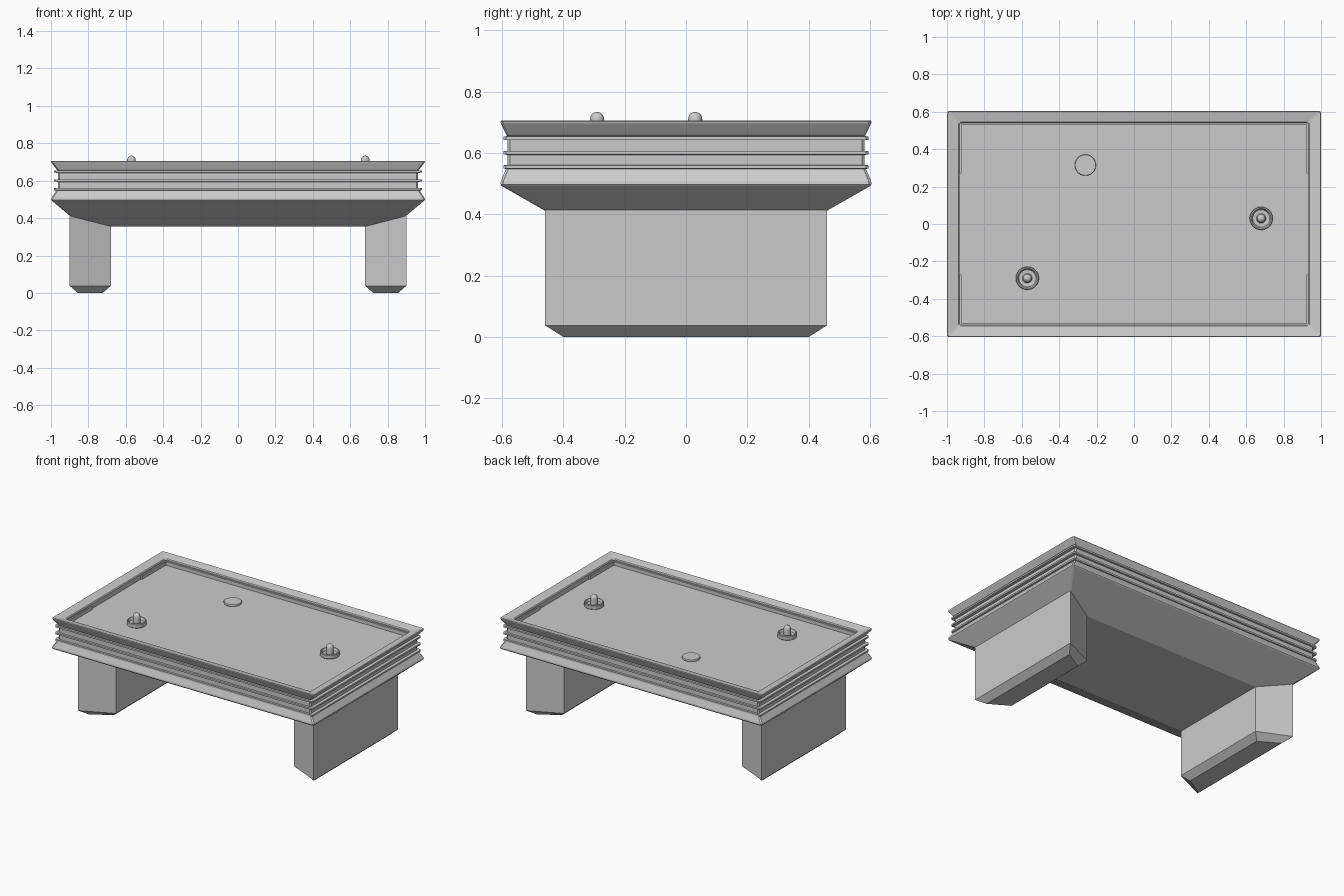
import bpy, math

if "Cube" in bpy.data.objects:
    bpy.data.objects.remove(bpy.data.objects["Cube"])

def make(name, verts, faces, smooth=False):
    me = bpy.data.meshes.new(name)
    me.from_pydata(verts, [], faces)
    me.update()
    ob = bpy.data.objects.new(name, me)
    bpy.context.collection.objects.link(ob)
    if smooth:
        bpy.ops.object.select_all(action='DESELECT')
        bpy.context.view_layer.objects.active = ob
        ob.select_set(True)
        bpy.ops.object.shade_smooth_by_angle(angle=math.radians(35))
    return ob

def loft(name, rings, smooth=False):
    """Skin a stack of equal, counter-clockwise rings and cap both ends."""
    n = len(rings[0])
    faces = [tuple(reversed(range(n)))]
    for r in range(len(rings) - 1):
        a, b = r * n, (r + 1) * n
        for i in range(n):
            j = (i + 1) % n
            faces.append((a + i, a + j, b + j, b + i))
    faces.append(tuple(range((len(rings) - 1) * n, len(rings) * n)))
    return make(name, [p for ring in rings for p in ring], faces, smooth)

def rect(hx, hy, z, c=0.008):
    """Rectangle ring with clipped corners."""
    return [(hx - c, -hy, z), (hx, -hy + c, z), (hx, hy - c, z), (hx - c, hy, z),
            (-hx + c, hy, z), (-hx, hy - c, z), (-hx, -hy + c, z), (-hx + c, -hy, z)]

def lathe(name, profile, x, y, sides=24):
    rings = [[(x + r * math.cos(2 * math.pi * i / sides),
               y + r * math.sin(2 * math.pi * i / sides), z) for i in range(sides)]
             for r, z in profile]
    return loft(name, rings, True)

def box(name, x0, x1, y0, y1, z0, z1):
    return loft(name, [[(x0, y0, z), (x1, y0, z), (x1, y1, z), (x0, y1, z)] for z in (z0, z1)])

HY = 0.605
FLOOR = 0.655

# Table body: tapered underside, ribbed side band, flared rim, sunken playfield
rings = [rect(0.83, 0.36, 0.355)]
band = [(0.995, 0.493), (1.0, 0.498), (0.998, 0.508), (0.97, 0.549)]
for z in (0.548, 0.594, 0.642):
    band += [(0.963, z), (0.983, z + 0.001), (0.983, z + 0.012), (0.963, z + 0.013)]
band += [(0.970, 0.661), (0.998, 0.697), (1.0, 0.702), (0.996, 0.706)]
rings += [rect(s, HY * s, z) for s, z in band]
rings += [rect(0.937, 0.546, 0.694), rect(0.932, 0.541, 0.688), rect(0.932, 0.541, FLOOR)]
loft("table_body", rings)

# Cushion rails, with a goal gap in the middle of each end
for s in (-1, 1):
    y = sorted((s * 0.532, s * 0.543))
    box("side_rail", -0.932, 0.932, *y, FLOOR - 0.005, 0.68)
    for t in (-1, 1):
        x = sorted((s * 0.923, s * 0.934))
        y = sorted((t * 0.27, t * 0.541))
        box("end_rail", *x, *y, FLOOR - 0.005, 0.68)

# Trapezoid slab legs with a chamfered foot
for s in (-1, 1):
    rings = []
    for xi, xo, yi, yo, z in ((0.723, 0.857, 0.32, 0.40, 0), (0.68, 0.90, 0.36, 0.46, 0.038),
                              (0.68, 0.90, 0.36, 0.46, 0.44)):
        ring = [(s * xi, -yi, z), (s * xo, -yo, z), (s * xo, yo, z), (s * xi, yi, z)]
        rings.append(ring if s > 0 else ring[::-1])
    loft("leg", rings)

# Strikers: dished disc with a domed knob
dome = [(0.023 * math.cos(a), 0.711 + 0.023 * math.sin(a))
        for a in (math.radians(d) for d in (0, 20, 40, 60, 80))]
striker = [(0.058, FLOOR), (0.062, 0.659), (0.062, 0.681), (0.059, 0.685), (0.053, 0.685),
           (0.046, 0.668), (0.026, 0.666), (0.023, 0.670)] + dome
for x, y in ((0.68, 0.03), (-0.57, -0.29)):
    lathe("striker", striker, x, y)

# Puck
lathe("puck", [(0.055, FLOOR), (0.057, 0.658), (0.057, 0.665), (0.055, 0.668)], -0.26, 0.315)
